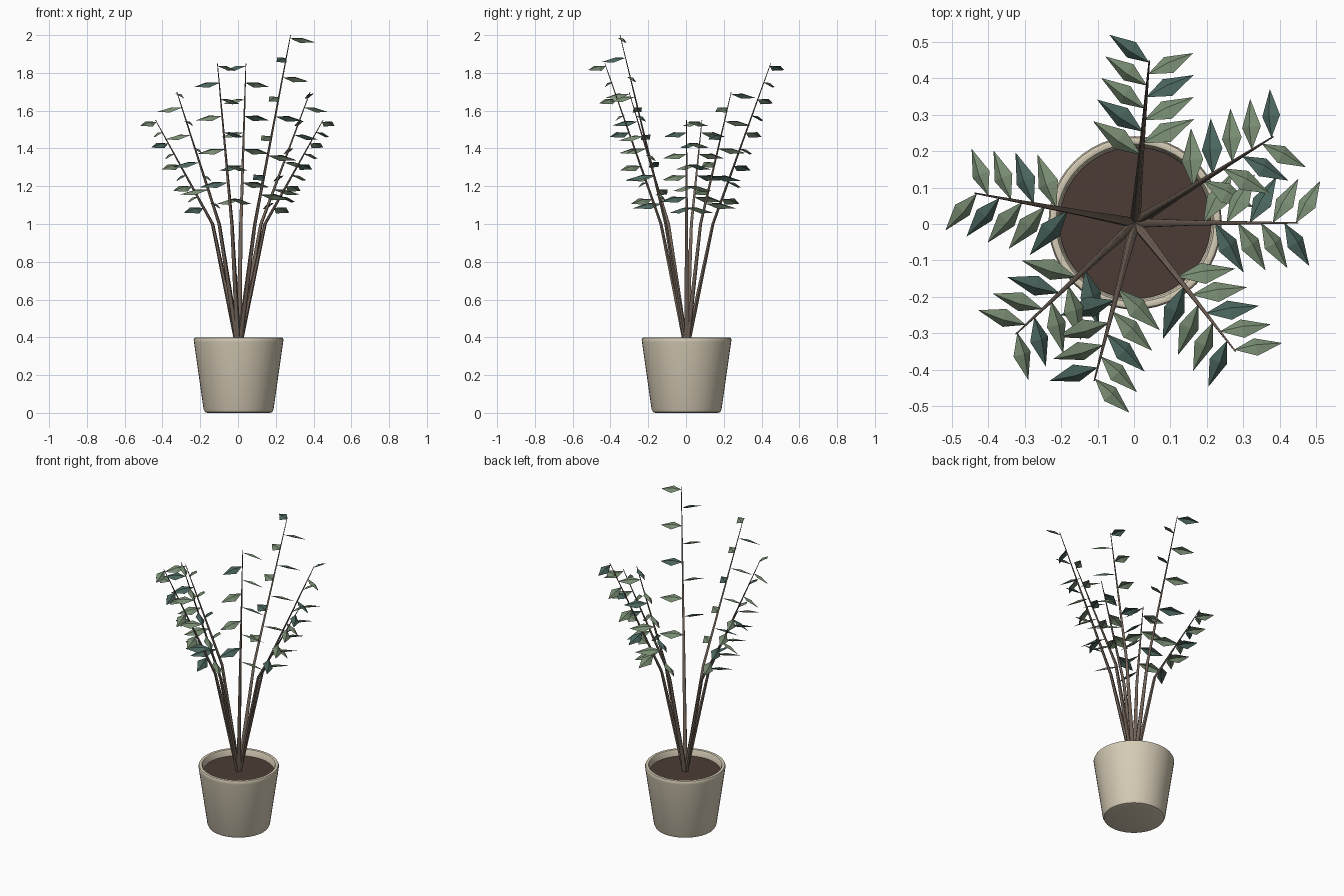
import bpy, bmesh, math
from mathutils import Vector, Matrix

if "Cube" in bpy.data.objects:
    bpy.data.objects.remove(bpy.data.objects["Cube"])


def mat(name, rgb):
    lin = [((c / 255 + 0.055) / 1.055) ** 2.4 for c in rgb]
    m = bpy.data.materials.new(name)
    m.diffuse_color = (*lin, 1)
    m.use_nodes = True
    m.node_tree.nodes["Principled BSDF"].inputs["Base Color"].default_value = m.diffuse_color
    return m


CREAM = mat("cream ceramic", (214, 204, 182))
SOIL = mat("dark soil", (76, 60, 54))
BARK = mat("stem brown", (116, 101, 90))
GREEN = mat("leaf green", (122, 142, 116))
TEAL = mat("leaf blue green", (76, 103, 96))
CENTRE = Vector((0.003, 0.003, 0))


def finish(name, bm, mats, smooth=None):
    me = bpy.data.meshes.new(name)
    bm.to_mesh(me)
    bm.free()
    for m in mats:
        me.materials.append(m)
    ob = bpy.data.objects.new(name, me)
    ob.location = CENTRE
    bpy.context.collection.objects.link(ob)
    if smooth:
        bpy.ops.object.select_all(action='DESELECT')
        ob.select_set(True)
        bpy.context.view_layer.objects.active = ob
        bpy.ops.object.shade_smooth_by_angle(angle=math.radians(smooth))
    return ob


def lathe(name, profile, material, sides=48):
    bm = bmesh.new()
    vs = [bm.verts.new((r, 0, z)) for r, z in profile]
    es = [bm.edges.new(p) for p in zip(vs, vs[1:])]
    bmesh.ops.spin(bm, geom=vs + es, cent=(0, 0, 0), axis=(0, 0, 1),
                   angle=2 * math.pi, steps=sides)
    bmesh.ops.remove_doubles(bm, verts=bm.verts, dist=1e-5)
    bmesh.ops.recalc_face_normals(bm, faces=bm.faces)
    return finish(name, bm, [material], 40)


# Pot: tapered body, rounded foot and rim, hollow inside
lathe("pot", [(0, 0), (0.165, 0), (0.178, 0.004), (0.185, 0.018),
              (0.236, 0.375), (0.238, 0.388), (0.234, 0.397), (0.226, 0.4),
              (0.217, 0.397), (0.212, 0.388), (0.207, 0.34), (0, 0.34)], CREAM)

# Soil disc
bm = bmesh.new()
bmesh.ops.create_cone(bm, cap_ends=True, segments=48, radius1=0.207,
                      radius2=0.208, depth=0.02,
                      matrix=Matrix.Translation((0, 0, 0.348)))
finish("soil", bm, [SOIL])


def stem(name, points, radii, sides=6):
    bm = bmesh.new()
    rings = []
    for p, r in zip(points, radii):
        rings.append([bm.verts.new(p + Vector((r * math.cos(a), r * math.sin(a), 0)))
                      for a in (2 * math.pi * i / sides for i in range(sides))])
    for a, b in zip(rings, rings[1:]):
        for i in range(sides):
            j = (i + 1) % sides
            bm.faces.new((a[i], a[j], b[j], b[i]))
    bm.faces.new(rings[-1])
    bm.faces.new(rings[0][::-1])
    finish(name, bm, [BARK], 60)


def leaf(bm, base, heading, length, dark):
    # Folded diamond: drooping, and rolled about its own midrib
    w = 0.029 * length / 0.14
    m = (Matrix.Translation(base) @ Matrix.Rotation(heading, 4, 'Z')
         @ Matrix.Rotation(math.radians(9), 4, 'Y')
         @ Matrix.Rotation(math.radians(-29), 4, 'X'))
    b, l, t, r, c = [bm.verts.new(m @ Vector(p)) for p in (
        (0, 0, 0), (0.45 * length, w, -0.002), (length, 0, 0),
        (0.45 * length, -w, -0.002), (0.45 * length, 0, 0.011))]
    for tri in ((b, c, l), (c, t, l), (b, r, c), (r, t, c)):
        bm.faces.new(tri).material_index = dark


# Seven branches: angle in degrees, tip height, phase of the darker leaves
BRANCHES = [(0, 1.55, 1), (32, 1.70, 2), (85, 1.85, 2), (169.5, 1.55, 0),
            (223, 1.70, 0), (255.5, 1.85, 1), (308, 2.0, 1)]
for n, (deg, top, phase) in enumerate(BRANCHES, 1):
    ang = math.radians(deg)
    out = Vector((math.cos(ang), math.sin(ang), 0))
    foot = out * 0.003 + Vector((0, 0, 0.35))
    bend = out * 0.14 + Vector((0, 0, 1.0))
    tip = out * 0.447 + Vector((0, 0, top))
    stem(f"stem_{n}", [foot, bend, tip], [0.015, 0.009, 0.002])
    # Nine leaves alternating left and right, shrinking toward the tip
    bm = bmesh.new()
    for k in range(9):
        side = 1 if k % 2 == 0 else -1
        leaf(bm, bend.lerp(tip, 0.155 + 0.1035 * k),
             ang + side * math.radians(60), 0.163 - 0.0035 * k,
             int(k % 3 == phase))
    finish(f"leaves_{n}", bm, [GREEN, TEAL])
